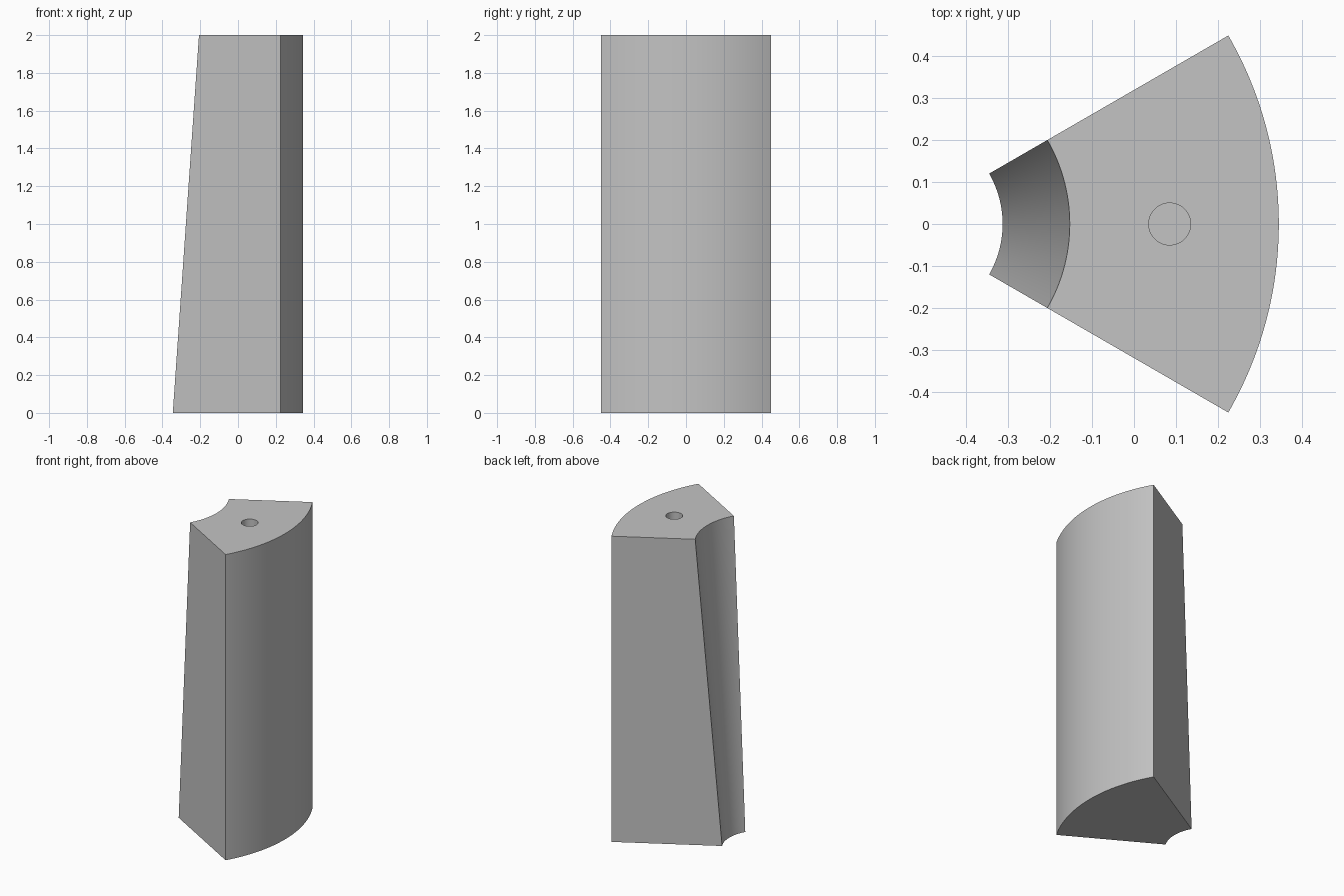
import bpy
import bmesh
from math import radians, cos, sin

cube = bpy.data.objects.get("Cube")
if cube:
    bpy.data.objects.remove(cube, do_unlink=True)

APEX_X = -0.553
HEIGHT = 2.0
OUTER_R = 0.898
INNER_R_BOTTOM, INNER_R_TOP = 0.24, 0.40
HALF_ANGLE = radians(30)
STEPS = 48
HOLE_X, HOLE_R, HOLE_DEPTH = 0.085, 0.05, 0.2

grey = bpy.data.materials.new("plain grey")
grey.use_nodes = True
colour = (0.55, 0.55, 0.55, 1)
grey.diffuse_color = colour
grey.node_tree.nodes["Principled BSDF"].inputs["Base Color"].default_value = colour


def arc(bm, radius, z):
    """Row of vertices along the sector arc."""
    angles = [HALF_ANGLE * (2 * i / STEPS - 1) for i in range(STEPS + 1)]
    return [bm.verts.new((APEX_X + radius * cos(a), radius * sin(a), z)) for a in angles]


# Wedge: straight outer wall, inner wall flaring towards the top
bm = bmesh.new()
outer_low, outer_high = arc(bm, OUTER_R, 0), arc(bm, OUTER_R, HEIGHT)
inner_low, inner_high = arc(bm, INNER_R_BOTTOM, 0), arc(bm, INNER_R_TOP, HEIGHT)
for i in range(STEPS):
    bm.faces.new((outer_low[i], outer_low[i + 1], outer_high[i + 1], outer_high[i]))
    bm.faces.new((inner_low[i + 1], inner_low[i], inner_high[i], inner_high[i + 1]))
for end in (0, -1):
    bm.faces.new((inner_low[end], outer_low[end], outer_high[end], inner_high[end]))
bm.faces.new(outer_low + inner_low[::-1])
bm.faces.new(outer_high + inner_high[::-1])
bmesh.ops.recalc_face_normals(bm, faces=bm.faces[:])
mesh = bpy.data.meshes.new("wedge_block")
bm.to_mesh(mesh)
bm.free()
mesh.materials.append(grey)
block = bpy.data.objects.new("wedge_block", mesh)
bpy.context.collection.objects.link(block)

# Blind round hole in the top
bpy.ops.mesh.primitive_cylinder_add(vertices=48, radius=HOLE_R, depth=2 * HOLE_DEPTH,
                                    location=(HOLE_X, 0, HEIGHT))
cutter = bpy.context.object
cutter.name = "hole_cutter"
cutter.data.materials.append(grey)
cut = block.modifiers.new("top_hole", 'BOOLEAN')
cut.object = cutter
cut.solver = 'EXACT'

bpy.ops.object.select_all(action='DESELECT')
block.select_set(True)
bpy.context.view_layer.objects.active = block
bpy.ops.object.modifier_apply(modifier=cut.name)
bpy.data.objects.remove(cutter, do_unlink=True)
bpy.ops.object.shade_smooth_by_angle(angle=radians(30))
